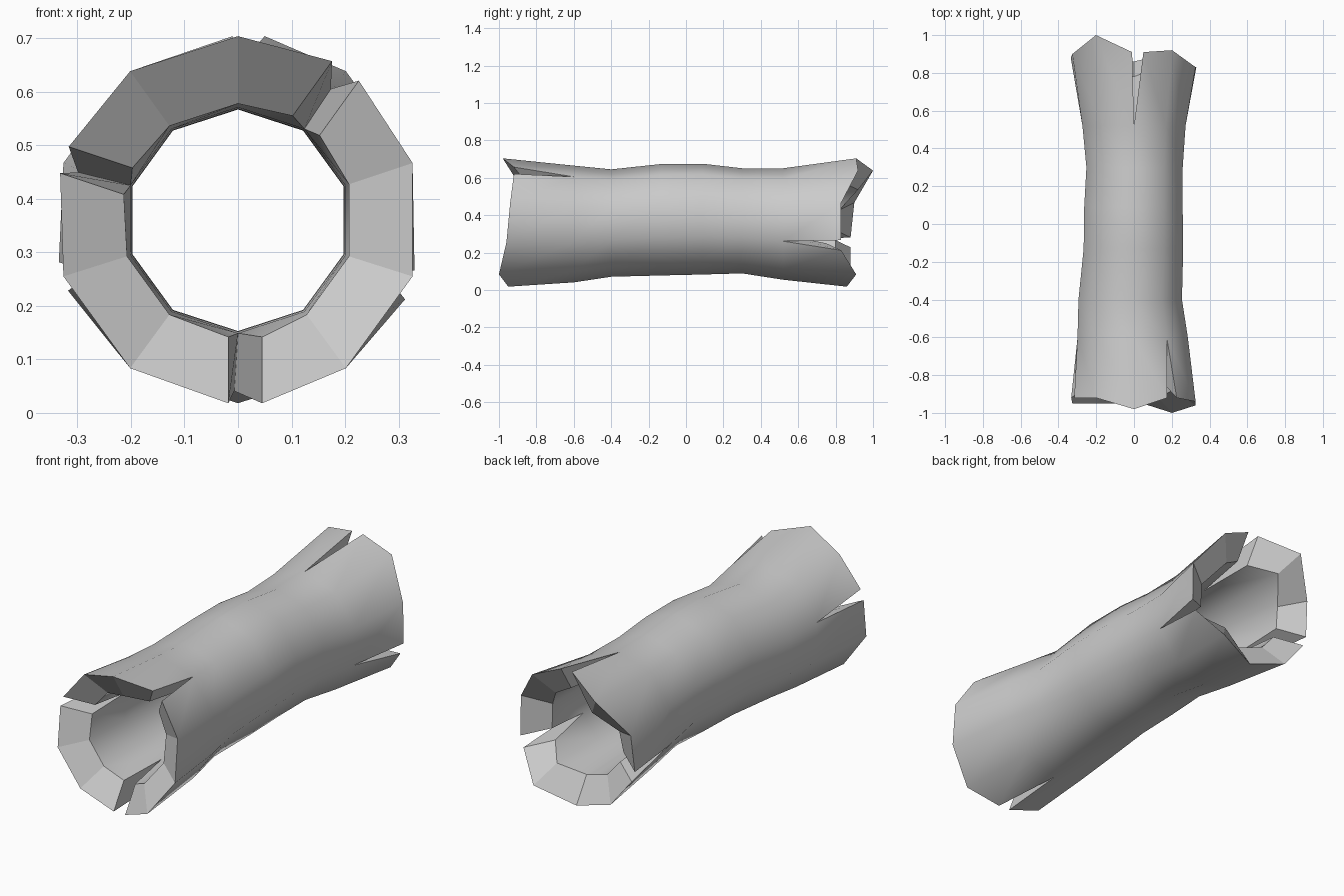
import bpy, bmesh
from math import cos, sin, radians

if "Cube" in bpy.data.objects:
    bpy.data.objects.remove(bpy.data.objects["Cube"])

N = 10                      # sides; column i sits at 18 + 36*i degrees
# ring: y, centre x, centre z, radius x, radius z, inner radius
RINGS = [
    (-0.95, 0.00, 0.361, 0.343, 0.343, 0.218),
    (-0.60, -0.007, 0.353, 0.307, 0.312, 0.211),
    (-0.40, -0.02, 0.358, 0.288, 0.287, 0.208),
    (-0.13, -0.003, 0.376, 0.277, 0.298, 0.207),
    (0.09, -0.003, 0.379, 0.274, 0.296, 0.207),
    (0.30, 0.003, 0.370, 0.268, 0.281, 0.208),
    (0.52, 0.00, 0.353, 0.287, 0.298, 0.211),
    (0.90, 0.00, 0.361, 0.343, 0.343, 0.218),
]
LAST = len(RINGS) - 1
# ragged rim y per column, and split columns with offset (before, after)
RIM_Y = {0: [-.94, -.92, -.98, -.92, -.92, -.95, -.95, -.95, -1.0, -.96],
         LAST: [.83, .92, .91, 1.0, .90, .88, .88, .86, .91, .83]}
CRACKS = {0: {1: (.030, .032), 4: (.032, .020), 7: (.018, .045)},
          LAST: {2: (.050, .010), 5: (.028, .028), 9: (.045, .012)}}
BEVEL = 0.08                # how far the inner rim lies behind the outer rim

bm = bmesh.new()
cache = {}


def vert(outer, ring, col, side):
    """side 0: belongs to the sector before the column, 1: the one after."""
    col %= N
    split = CRACKS.get(ring, {}).get(col)
    key = (outer, ring, col, side if split else 0)
    if key not in cache:
        y, cx, cz, rx, rz, ri = RINGS[ring]
        a = radians(18 + 36 * col)
        if ring in RIM_Y:
            y = RIM_Y[ring][col]
            if not outer:
                y += BEVEL if ring == 0 else -BEVEL
        if not outer:
            cx, cz, rx, rz = 0, 0.36, ri, ri
        x, z = cx + rx * cos(a), cz + rz * sin(a)
        if split:
            d = -split[0] if side == 0 else split[1]
            x, z = x - sin(a) * d, z + cos(a) * d
        cache[key] = bm.verts.new((x, y, z))
    return cache[key]


# outer bark and inner hollow
for r in range(LAST):
    for c in range(N):
        for outer in (True, False):
            bm.faces.new([vert(outer, r, c, 1), vert(outer, r, c + 1, 0),
                          vert(outer, r + 1, c + 1, 0), vert(outer, r + 1, c, 1)]).smooth = True

sharp = []
for end, tip in ((0, 1), (LAST, LAST - 1)):
    # cut rim
    for c in range(N):
        sharp.append(bm.faces.new([vert(True, end, c, 1), vert(True, end, c + 1, 0),
                                   vert(False, end, c + 1, 0), vert(False, end, c, 1)]))
    # crack walls
    for c in CRACKS[end]:
        for side in (0, 1):
            sharp.append(bm.faces.new([vert(True, end, c, side), vert(False, end, c, side),
                                       vert(False, tip, c, 0), vert(True, tip, c, 0)]))

bmesh.ops.recalc_face_normals(bm, faces=bm.faces[:])
for f in sharp:
    f.smooth = False
    for e in f.edges:
        e.smooth = False

mesh = bpy.data.meshes.new("hollow_log")
bm.to_mesh(mesh)
bm.free()
log = bpy.data.objects.new("hollow_log", mesh)
bpy.context.collection.objects.link(log)
